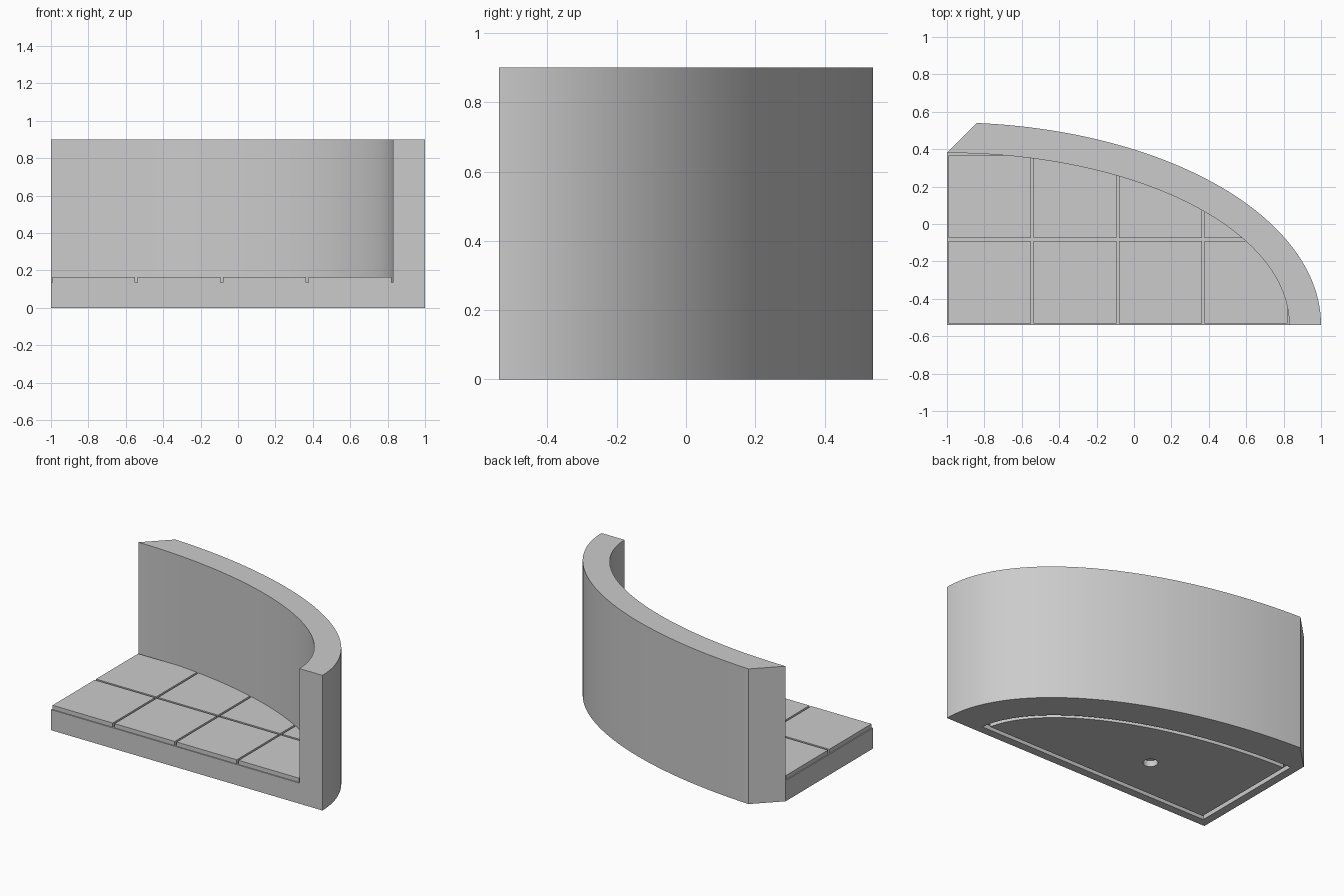
import bpy
import bmesh
from math import sin, cos, acos, pi

if "Cube" in bpy.data.objects:
    bpy.data.objects.remove(bpy.data.objects["Cube"], do_unlink=True)

# Corner of the floor, where both curved outlines have their centre
CX, CY = -1.0, -0.54
FLOOR, TILE_TOP, WALL_TOP = 0.137, 0.165, 0.9
INNER = (1.83, 0.92)
PITCH, GAP = 0.457, 0.014

stone = bpy.data.materials.new("stone grey")
stone.use_nodes = True
GREY = (0.6, 0.6, 0.6, 1)
stone.diffuse_color = GREY
stone.node_tree.nodes["Principled BSDF"].inputs["Base Color"].default_value = GREY


def arc(a, b, end=pi / 2, steps=64):
    return [(CX + a * cos(end * i / steps), CY + b * sin(end * i / steps))
            for i in range(steps + 1)]


def prism(name, outline, z0, z1):
    """Extrude a flat outline from z0 to z1."""
    bm = bmesh.new()
    face = bm.faces.new([bm.verts.new((x, y, z0)) for x, y in outline])
    new = bmesh.ops.extrude_face_region(bm, geom=[face])["geom"]
    top = [v for v in new if isinstance(v, bmesh.types.BMVert)]
    bmesh.ops.translate(bm, verts=top, vec=(0, 0, z1 - z0))
    bmesh.ops.recalc_face_normals(bm, faces=bm.faces)
    mesh = bpy.data.meshes.new(name)
    bm.to_mesh(mesh)
    bm.free()
    mesh.materials.append(stone)
    obj = bpy.data.objects.new(name, mesh)
    bpy.context.collection.objects.link(obj)
    return obj


def rect(x0, x1, y0, y1):
    return [(x0, y0), (x1, y0), (x1, y1), (x0, y1)]


def activate(obj):
    bpy.ops.object.select_all(action="DESELECT")
    obj.select_set(True)
    bpy.context.view_layer.objects.active = obj


def cut(obj, cutter):
    mod = obj.modifiers.new("cut", "BOOLEAN")
    mod.operation, mod.solver, mod.object = "DIFFERENCE", "EXACT", cutter
    activate(obj)
    bpy.ops.object.modifier_apply(modifier=mod.name)
    bpy.data.objects.remove(cutter, do_unlink=True)


def inset_sector(name, inset, z0, z1):
    """Quarter sector of the floor, shrunk evenly on all its sides."""
    a, b = INNER[0] - inset, INNER[1] - inset
    x0, y0 = CX + inset, CY + inset
    curve = [(x, y) for x, y in arc(a, b) if x > x0 and y > y0]
    y_end = CY + b * (1 - (inset / a) ** 2) ** 0.5
    x_end = CX + a * (1 - (inset / b) ** 2) ** 0.5
    return prism(name, [(x0, y0), (x_end, y0)] + curve + [(x0, y_end)], z0, z1)


# Base and curved wall in one piece, with a slanted wall end
outer = arc(2.0, 1.0835, acos(0.08))
body = prism("base_and_wall", [(CX, CY)] + outer + [(CX, CY + INNER[1])], 0, WALL_TOP)
room = arc(*INNER) + [(CX - 0.3, CY + INNER[1]), (CX - 0.3, CY - 0.3),
                      (CX + INNER[0], CY - 0.3)]
cut(body, prism("room_cutter", room, FLOOR, WALL_TOP + 0.1))

# Groove around the underside and round socket
groove = inset_sector("groove_cutter", 0.055, -0.05, 0.03)
cut(groove, inset_sector("groove_core", 0.085, -0.1, 0.1))
cut(body, groove)
socket = [(-0.27 + 0.045 * cos(pi * i / 16), -0.17 + 0.045 * sin(pi * i / 16))
          for i in range(32)]
cut(body, prism("socket_cutter", socket, -0.05, 0.04))

# Floor tiles, separated by straight gaps
tiles = prism("floor_tiles", [(CX, CY)] + arc(*INNER), FLOOR, TILE_TOP)
for i in range(5):
    x = CX + i * PITCH
    cut(tiles, prism("gap_cutter", rect(x - GAP / 2, x + GAP / 2, -1, 1), 0.1, 0.2))
for i in range(3):
    y = CY + i * PITCH
    cut(tiles, prism("gap_cutter", rect(-1.5, 1.5, y - GAP / 2, y + GAP / 2), 0.1, 0.2))

for obj in (body, tiles):
    activate(obj)
    bpy.ops.object.shade_smooth_by_angle()
